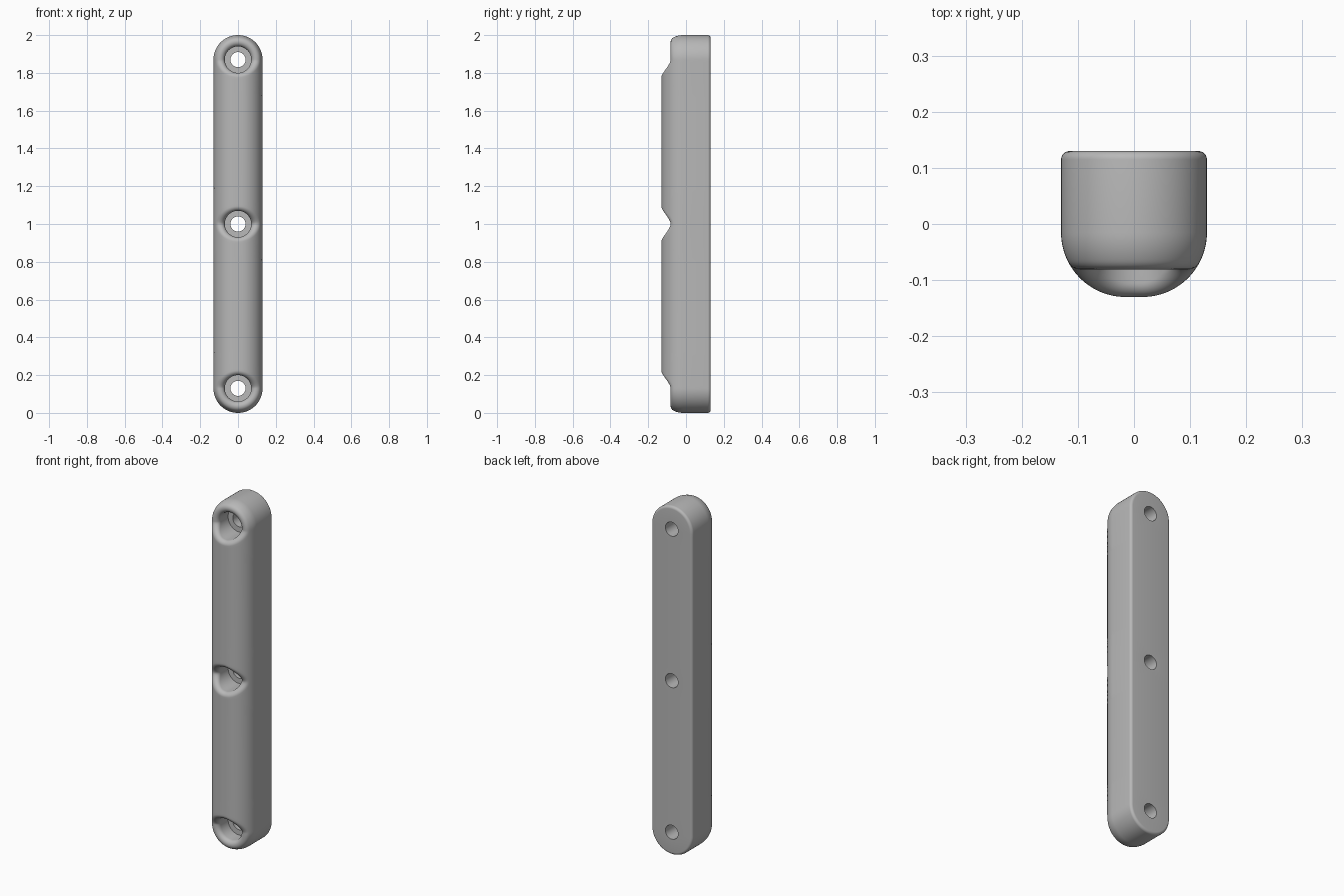
import bpy, bmesh, math
from mathutils import Vector

cube = bpy.data.objects.get("Cube")
if cube:
    bpy.data.objects.remove(cube)

HALF = 0.13            # half width and half depth of the bar
FLAT = 0.015           # half width of the flat crest
ROUND = HALF - FLAT    # radius of the rounded front
BORE, HOLE = 0.07, 0.04
FLOOR = 0.01           # depth of the counterbore floor
RIM = 0.025            # rounding radius of the counterbore rim
EDGE = 0.015           # rounding radius of the back edge
REACH = FLAT + ROUND * math.pi / 2   # crest to side, along the surface
N = 96
CENTRES = [(HALF, -1), (1.0, 0), (2 - HALF, 1)]   # height, end direction

bm = bmesh.new()


def on_front(u, w, end):
    """Wrap flat coordinates onto the rounded front, or onto a domed end."""
    s = math.hypot(u, w) if end else abs(u)
    if s < FLAT:
        d, y = s, -HALF
    else:
        a = (s - FLAT) / ROUND
        d, y = FLAT + ROUND * math.sin(a), -FLAT - ROUND * math.cos(a)
    if end:
        return Vector((d * u / s, y, d * w / s))
    return Vector((math.copysign(d, u), y, w))


def spoke(angle, sign):
    """Points from the back of the hole, up the bore, over the rim, to the side."""
    c, s = math.cos(angle), math.sin(angle)
    end = s * sign > 1e-6
    pts = [Vector((r * c, y, r * s))
           for r, y in ((HOLE, HALF), (HOLE, FLOOR), (BORE, FLOOR))]
    # rim rounding: a ball touching both the bore wall and the front
    reach = BORE + RIM
    xc = reach if end else reach * abs(c)
    over = max(0, xc - FLAT)
    inner = ROUND - RIM
    ball = Vector((reach * c, -FLAT - math.sqrt(inner ** 2 - over ** 2), reach * s))
    flat = FLAT + ROUND * math.asin(over / inner) if over else xc
    if end:
        start = Vector((flat * c, flat * s))
    else:
        start = Vector((math.copysign(flat, c), reach * s))
    wall = Vector((-c, 0, -s))
    touch = (on_front(start.x, start.y, end) - ball).normalized()
    pts += [ball + RIM * wall.slerp(touch, k / 10) for k in range(11)]
    # front surface out to the cell border: round at an end, square elsewhere
    size = REACH if end else REACH / max(abs(c), abs(s))
    border = Vector((size * c, size * s))
    for k in range(1, 11):
        p = start.lerp(border, k / 10)
        pts.append(on_front(p.x, p.y, end))
    return pts


# Counterbored cells
borders = []
for height, sign in CENTRES:
    grid = [[bm.verts.new(p + Vector((0, 0, height)))
             for p in spoke(2 * math.pi * i / N, sign)] for i in range(N)]
    for i in range(N):
        a, b = grid[i], grid[(i + 1) % N]
        for k in range(len(a) - 1):
            bm.faces.new((a[k], a[k + 1], b[k + 1], b[k]))
    borders.append([g[-1] for g in grid])

# Straight front between the cells
for low, high in zip(borders, borders[1:]):
    for i in range(N // 8, 3 * N // 8):
        bm.faces.new((low[i], low[i + 1], high[N - i - 1], high[N - i]))

# Sides and rounded back edge, extruded from the front outline
outline = [e for e in bm.edges if e.is_boundary and e.verts[0].co.y < 0]
steps = [(0, HALF - EDGE)]
for k in range(1, 7):
    a = k * math.pi / 12
    steps.append((EDGE * (1 - math.cos(a)), HALF - EDGE * (1 - math.sin(a))))
for inset, y in steps:
    geom = bmesh.ops.extrude_edge_only(bm, edges=outline)["geom"]
    outline = [g for g in geom if isinstance(g, bmesh.types.BMEdge) and g.is_boundary]
    for v in {v for e in outline for v in e.verts}:
        axis = Vector((0, 0, min(max(v.co.z, HALF), 2 - HALF)))
        out = Vector((v.co.x, 0, v.co.z - axis.z)).normalized()
        v.co = axis + out * (HALF - inset) + Vector((0, y, 0))

# Flat back around the three holes
rims = [e for e in bm.edges if e.is_boundary]
bmesh.ops.triangle_fill(bm, use_beauty=True, use_dissolve=False, edges=rims,
                        normal=Vector((0, 1, 0)))
bmesh.ops.recalc_face_normals(bm, faces=bm.faces)

mesh = bpy.data.meshes.new("mounting_bar")
bm.to_mesh(mesh)
bm.free()
bar = bpy.data.objects.new("mounting_bar", mesh)
bpy.context.collection.objects.link(bar)

grey = bpy.data.materials.new("plain_grey")
grey.use_nodes = True
colour = (0.48, 0.48, 0.48, 1)
grey.diffuse_color = colour
grey.node_tree.nodes["Principled BSDF"].inputs["Base Color"].default_value = colour
mesh.materials.append(grey)

bpy.ops.object.select_all(action="DESELECT")
bar.select_set(True)
bpy.context.view_layer.objects.active = bar
bpy.ops.object.shade_smooth_by_angle(angle=math.radians(30))
